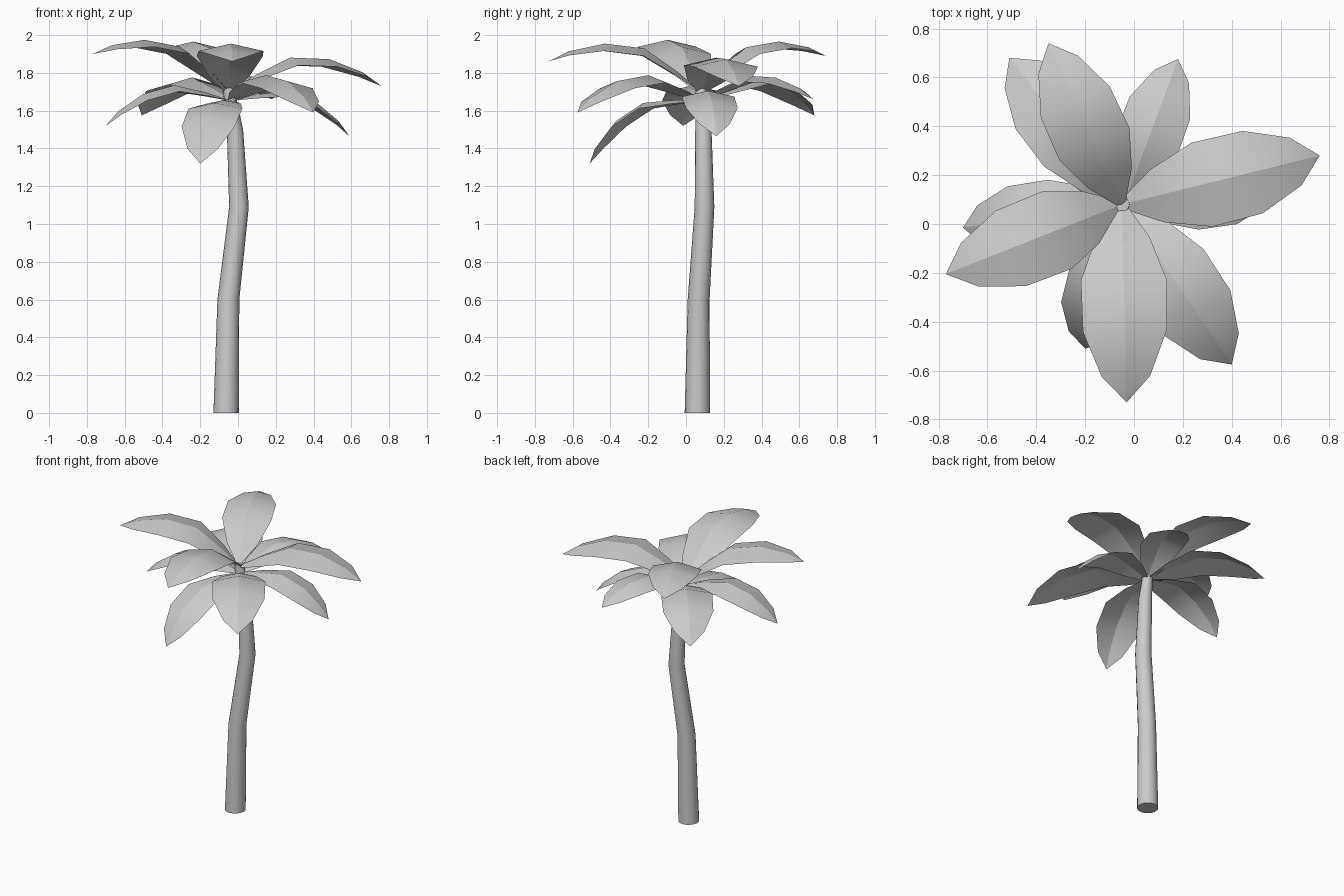
import bpy, bmesh, math
from mathutils import Vector

if "Cube" in bpy.data.objects:
    bpy.data.objects.remove(bpy.data.objects["Cube"])


def make_object(name, bm):
    mesh = bpy.data.meshes.new(name)
    bm.to_mesh(mesh)
    bm.free()
    obj = bpy.data.objects.new(name, mesh)
    bpy.context.collection.objects.link(obj)
    return obj


# Trunk: tapered tube following a gentle bend (x, y, z, radius)
RINGS = [(-.063, .06, 0, .067), (-.051, .067, .6, .058), (.005, .098, 1.09, .052),
         (-.016, .092, 1.5, .043), (-.05, .08, 1.72, .03)]
SIDES = 16
bm = bmesh.new()
rings = []
for x, y, z, r in RINGS:
    rings.append([bm.verts.new((x + r * math.cos(a), y + r * math.sin(a), z))
                  for a in (2 * math.pi * i / SIDES for i in range(SIDES))])
for low, high in zip(rings, rings[1:]):
    for i in range(SIDES):
        j = (i + 1) % SIDES
        bm.faces.new((low[i], low[j], high[j], high[i])).smooth = True
bm.faces.new(rings[0][::-1])
bm.faces.new(rings[-1])
make_object("trunk", bm)

# Frond outline along its chord: (distance, arch height, half width), in chord lengths
PROFILE = [(0, 0, .022), (.18, .10, .133), (.41, .202, .212),
           (.666, .183, .208), (.881, .091, .12)]
FOLD = .23  # how far the edges hang below the midrib, per unit of half width


def frond(name, root, tip):
    root, tip = Vector(root), Vector(tip)
    along = tip - root
    size = along.length
    along.normalize()
    side = Vector((0, 0, 1)).cross(along).normalized()
    up = along.cross(side)
    bm = bmesh.new()
    rows = []
    for s, h, w in PROFILE:
        rows.append([bm.verts.new(root + size * (along * s + up * (h - FOLD * abs(k) * w) + side * k * w))
                     for k in (-1, 0, 1)])
    for a, b in zip(rows, rows[1:]):
        for k in (0, 1):
            bm.faces.new((a[k], b[k], b[k + 1], a[k + 1]))
    end = bm.verts.new(tip)
    for k in (0, 1):
        bm.faces.new((rows[-1][k], end, rows[-1][k + 1]))
    for f in bm.faces:
        f.smooth = True
    # crease along the midrib
    mids = {row[1] for row in rows} | {end}
    for e in bm.edges:
        if e.verts[0] in mids and e.verts[1] in mids:
            e.smooth = False
    bm.normal_update()
    make_object(name, bm)


# Upper crown of large fronds
UPPER = [(.76, .28, 1.73), (-.77, -.205, 1.90), (-.03, -.73, 1.86), (-.35, .74, 1.89)]
for i, tip in enumerate(UPPER):
    frond(f"upper_frond_{i + 1}", (-.05, .08, 1.72 if i == 3 else 1.70), tip)

# Lower crown of drooping fronds
LOWER = [(.18, .675, 1.66), (.59, .16, 1.465), (.40, -.575, 1.59),
         (-.70, -.015, 1.52), (-.20, -.51, 1.32), (-.51, .68, 1.575)]
for i, tip in enumerate(LOWER):
    frond(f"lower_frond_{i + 1}", (-.04, .08, 1.655), tip)
